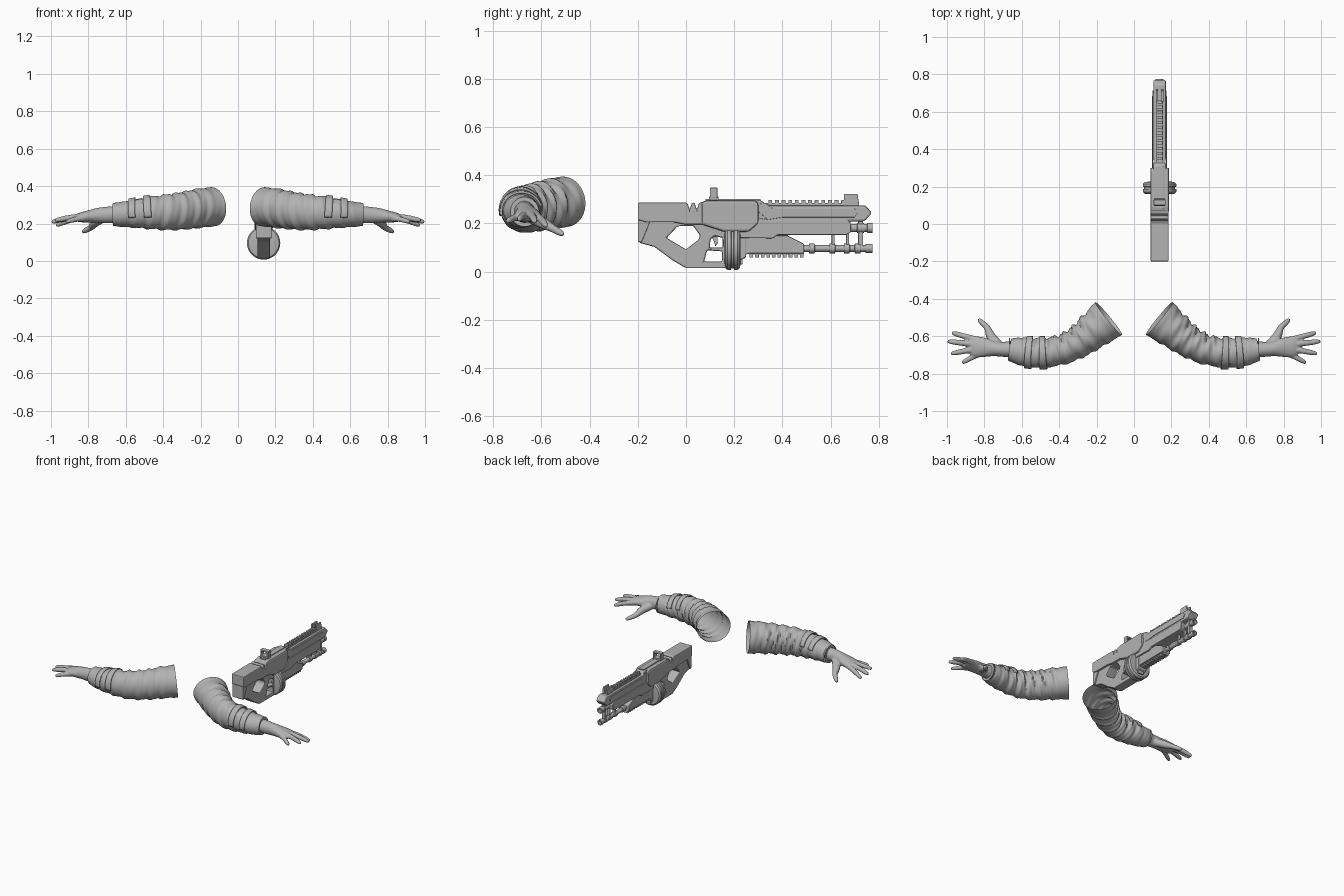
import bpy, bmesh, math
from mathutils import Vector

GX = 0.137  # centre plane of the blaster
grey = bpy.data.materials.new("plain grey")
grey.diffuse_color = (0.45, 0.45, 0.45, 1)


def finish(name, bm, smooth=None, bevel=0):
    bmesh.ops.recalc_face_normals(bm, faces=bm.faces)
    me = bpy.data.meshes.new(name)
    bm.to_mesh(me)
    bm.free()
    me.materials.append(grey)
    ob = bpy.data.objects.new(name, me)
    bpy.context.collection.objects.link(ob)
    if smooth:
        bpy.ops.object.select_all(action='DESELECT')
        ob.select_set(True)
        bpy.context.view_layer.objects.active = ob
        bpy.ops.object.shade_smooth_by_angle(angle=math.radians(smooth))
    if bevel:
        m = ob.modifiers.new("bevel", 'BEVEL')
        m.width, m.segments, m.limit_method = bevel, 2, 'ANGLE'
    return ob


def plate(name, outline, half, holes=(), bevel=0.004, x=GX):
    """Side profile in (y, z), with holes, given a thickness along x."""
    bm = bmesh.new()
    for loop in (outline, *holes):
        vs = [bm.verts.new((x - half, y, z)) for y, z in loop]
        for a, b in zip(vs, vs[1:] + vs[:1]):
            bm.edges.new((a, b))
    bmesh.ops.triangle_fill(bm, edges=bm.edges[:], use_beauty=True)
    ext = bmesh.ops.extrude_face_region(bm, geom=bm.faces[:])
    bmesh.ops.translate(bm, vec=(2 * half, 0, 0),
                        verts=[v for v in ext['geom'] if isinstance(v, bmesh.types.BMVert)])
    return finish(name, bm, bevel=bevel)


def rect(y0, y1, z0, z1):
    return [(y0, z0), (y1, z0), (y1, z1), (y0, z1)]


def lathe(name, profile, z, x=GX, n=24):
    """Turned part about an axis along y; profile is (y, radius)."""
    bm = bmesh.new()
    rings = [[bm.verts.new((x + r * math.cos(k * math.tau / n), y, z + r * math.sin(k * math.tau / n)))
              for k in range(n)] for y, r in profile]
    for a, b in zip(rings, rings[1:]):
        for k in range(n):
            bm.faces.new((a[k], a[k - 1], b[k - 1], b[k]))
    bm.faces.new(rings[0])
    bm.faces.new(rings[-1])
    return finish(name, bm, 35)


def spline(st, t):
    """Catmull-Rom through stations of any length."""
    i = min(int(t), len(st) - 2)
    f = t - i
    p = [st[min(max(i + k, 0), len(st) - 1)] for k in (-1, 0, 1, 2)]
    return [0.5 * (2 * b + (c - a) * f + (2 * a - 5 * b + 4 * c - d) * f * f
            + (3 * b - a - 3 * c + d) * f ** 3) for a, b, c, d in zip(*p)]


def loft(bm, st, steps, n=16, cap=(True, True), grow=0, wave=None, span=None, t0=0, t1=None):
    """Tube through stations (x, y, z, half width, half height)."""
    t1 = len(st) - 1 if t1 is None else t1
    rings = []
    for i in range(steps + 1):
        t = t0 + (t1 - t0) * i / steps
        s = spline(st, t)
        c = Vector(s[:3])
        e = 0.02
        d = (Vector(spline(st, min(t + e, len(st) - 1))[:3]) - Vector(spline(st, max(t - e, 0))[:3])).normalized()
        side = d.cross(Vector((0, 0, 1))).normalized()
        up = side.cross(d)
        a0, a1 = span or (0, math.tau)
        ring = []
        for k in range(n):
            a = a0 + (a1 - a0) * k / (n - 1 if span else n)
            w = grow + (wave(t, a) if wave else 0)
            ring.append(bm.verts.new(c + side * math.cos(a) * (s[3] + w) + up * math.sin(a) * (s[4] + w)))
        rings.append(ring)
    for a, b in zip(rings, rings[1:]):
        for k in range(1 if span else 0, n):
            bm.faces.new((a[k - 1], a[k], b[k], b[k - 1]))
    for ring, want in ((rings[0], cap[0]), (rings[-1], cap[1])):
        if want:
            bm.faces.new(ring)


def mirror(ob):
    ob.modifiers.new("other arm", 'MIRROR').use_axis = (True, False, False)


# ---- sleeves: open at the shoulder end, folded cloth, rolled in at the cuff
sleeve = [(0.135, -0.505, 0.29, 0.113, 0.105), (0.217, -0.572, 0.28, 0.097, 0.102),
          (0.293, -0.628, 0.268, 0.086, 0.098), (0.382, -0.672, 0.26, 0.078, 0.094),
          (0.484, -0.687, 0.256, 0.079, 0.084), (0.59, -0.682, 0.25, 0.076, 0.070),
          (0.665, -0.670, 0.248, 0.060, 0.062)]


def folds(t, a):
    fade = min(1, t) * max(0.15, min(1, (5.6 - t) / 1.5))
    bend = 1 + 1.0 * max(0, -math.cos(a))
    return fade * bend * (0.0035 * math.sin(8.5 * t + 2 * math.sin(a + 1)) + 0.002 * math.sin(17 * t + 3 * a))


bm = bmesh.new()
loft(bm, sleeve, 72, 40, (False, False), wave=folds)
mirror(finish("sleeve", bm, 50))
bm = bmesh.new()
loft(bm, [(0.663, -0.670, 0.248, 0.060, 0.062), (0.668, -0.670, 0.248, 0.058, 0.060),
          (0.660, -0.670, 0.248, 0.044, 0.046)], 8, 40, (False, False))
mirror(finish("cuff_rim", bm, 50))

# ---- strap bands over the front and top of the sleeve
for name, lo, hi in (("inner_strap", 3.86, 4.18), ("outer_strap", 4.55, 4.88)):
    bm = bmesh.new()
    loft(bm, sleeve, 4, 24, (False, False), grow=0.007, span=(-0.25, 2.9), t0=lo, t1=hi)
    ob = finish(name, bm, 40)
    so = ob.modifiers.new("thick", 'SOLIDIFY')
    so.thickness, so.offset = 0.009, 0
    mirror(ob)
bm = bmesh.new()
loft(bm, sleeve, 4, 8, (False, False), grow=0.006, span=(0.75, 1.1), t0=4.1, t1=4.6)
mirror(finish("strap_link", bm, 40))

# ---- hands: palm, four fingers and thumb fused together
bm = bmesh.new()
loft(bm, [(0.645, -0.670, 0.248, 0.046, 0.046), (0.70, -0.670, 0.246, 0.040, 0.044),
          (0.75, -0.666, 0.243, 0.041, 0.040), (0.80, -0.660, 0.237, 0.052, 0.033),
          (0.85, -0.657, 0.232, 0.056, 0.024), (0.875, -0.657, 0.229, 0.046, 0.016)], 20, 20)
digits = [[(0.83, -0.622, 0.232, 0.018), (0.90, -0.602, 0.217, 0.0155), (0.95, -0.588, 0.199, 0.0135), (0.972, -0.581, 0.188, 0.008)],
          [(0.84, -0.645, 0.237, 0.018), (0.92, -0.636, 0.226, 0.0155), (0.972, -0.630, 0.214, 0.0135), (0.996, -0.627, 0.207, 0.008)],
          [(0.84, -0.668, 0.235, 0.018), (0.90, -0.678, 0.231, 0.0155), (0.952, -0.688, 0.222, 0.0135), (0.978, -0.693, 0.216, 0.008)],
          [(0.82, -0.690, 0.228, 0.018), (0.86, -0.710, 0.224, 0.015), (0.90, -0.732, 0.214, 0.0125), (0.918, -0.742, 0.208, 0.008)],
          [(0.725, -0.650, 0.232, 0.028), (0.765, -0.600, 0.205, 0.025), (0.785, -0.555, 0.180, 0.017),
           (0.815, -0.525, 0.163, 0.014), (0.831, -0.509, 0.154, 0.008)]]
for d in digits:
    loft(bm, [(x, y, z, r, r) for x, y, z, r in d], 14, 12)
hand = finish("hand", bm)
rm = hand.modifiers.new("fuse", 'REMESH')
rm.mode, rm.voxel_size, rm.use_smooth_shade = 'VOXEL', 0.0045, True
sm = hand.modifiers.new("soften", 'SMOOTH')
sm.factor, sm.iterations = 0.5, 3
mirror(hand)

# ---- blaster body
plate("grip_frame", [(-0.195, 0.22), (-0.195, 0.12), (-0.13, 0.102), (-0.06, 0.05), (0, 0.014), (0.17, 0.014),
                     (0.25, 0.06), (0.25, 0.22)], 0.034,
      [[(-0.08, 0.14), (-0.035, 0.188), (0.03, 0.19), (0.058, 0.15), (0.052, 0.132), (0, 0.092)],
       [(0.098, 0.10), (0.102, 0.135), (0.12, 0.148), (0.152, 0.14), (0.155, 0.10)],
       [(0.075, 0.042), (0.088, 0.088), (0.15, 0.084), (0.15, 0.042)]], 0.006)
plate("trigger", [(0.105, 0.148), (0.13, 0.148), (0.132, 0.118), (0.122, 0.105), (0.118, 0.12)], 0.01, bevel=0.002)
plate("stock", [(-0.2, 0.286), (-0.2, 0.215), (-0.165, 0.205), (-0.05, 0.205), (0.0, 0.195), (0.08, 0.195),
                (0.08, 0.292), (0.055, 0.286), (0.045, 0.258), (0.035, 0.286), (0.025, 0.286), (0.015, 0.258),
                (0.005, 0.286)], 0.048, bevel=0.014)
plate("butt_pad", [(-0.2, 0.215), (-0.2, 0.125), (-0.185, 0.12), (-0.15, 0.205)], 0.042)
plate("receiver", [(0.065, 0.195), (0.065, 0.29), (0.09, 0.296), (0.285, 0.296), (0.3, 0.285), (0.3, 0.2), (0.26, 0.165),
                   (0.16, 0.165)], 0.049, bevel=0.012)
plate("upper_body", [(0.26, 0.15), (0.26, 0.296), (0.31, 0.296), (0.34, 0.275), (0.745, 0.275), (0.772, 0.243),
                     (0.74, 0.208), (0.68, 0.208), (0.67, 0.152)], 0.034, bevel=0.008)
plate("handguard", [(0.2, 0.14), (0.19, 0.2), (0.27, 0.23), (0.34, 0.215), (0.67, 0.215), (0.685, 0.20), (0.685, 0.165),
                    (0.665, 0.152), (0.38, 0.152), (0.36, 0.138)], 0.040)
plate("side_panel", [(0.27, 0.275), (0.34, 0.215), (0.40, 0.225), (0.70, 0.225), (0.715, 0.245), (0.70, 0.262),
                     (0.36, 0.262), (0.33, 0.285)], 0.038, bevel=0.002)
plate("lower_guard", [(0.2, 0.05), (0.2, 0.15), (0.42, 0.15), (0.49, 0.115), (0.49, 0.075), (0.26, 0.075)], 0.03)

# ---- rails, sights and brackets
plate("top_rail", rect(0.33, 0.67, 0.27, 0.284), 0.018, bevel=0.001)
for i in range(12):
    plate("top_rail_tooth", rect(0.342 + i * 0.0275, 0.358 + i * 0.0275, 0.28, 0.297), 0.016, bevel=0.001)
plate("lower_rail", rect(0.26, 0.49, 0.07, 0.085), 0.022, bevel=0.001)
for i in range(10):
    plate("lower_rail_tooth", rect(0.264 + i * 0.0232, 0.279 + i * 0.0232, 0.058, 0.075), 0.02, bevel=0.001)
plate("rear_rail", rect(0.08, 0.31, 0.29, 0.302), 0.02, bevel=0.002)
plate("sight_base", rect(0.095, 0.135, 0.295, 0.312), 0.03, bevel=0.003)
for s in (-1, 1):
    plate("sight_post", rect(0.1, 0.13, 0.305, 0.345), 0.005, bevel=0.002, x=GX + s * 0.027)
    plate("front_sight", [(0.655, 0.27), (0.655, 0.322), (0.712, 0.322), (0.72, 0.27)], 0.006, bevel=0.002, x=GX + s * 0.014)
plate("sight_bar", rect(0.1, 0.13, 0.338, 0.349), 0.032, bevel=0.003)
plate("front_bracket", rect(0.715, 0.735, 0.09, 0.22), 0.012, bevel=0.003)

# ---- drum magazine and barrels
lathe("drum_magazine", [(0.16, 0.070), (0.163, 0.082), (0.172, 0.089), (0.186, 0.089), (0.188, 0.083), (0.198, 0.083),
                        (0.2, 0.089), (0.214, 0.089), (0.224, 0.08), (0.226, 0.065)], 0.096, n=48)
plate("drum_clip", rect(0.152, 0.235, 0.03, 0.16), 0.022)
lathe("main_barrel", [(0.66, 0.017), (0.71, 0.017), (0.711, 0.021), (0.738, 0.021), (0.74, 0.017), (0.752, 0.017),
                      (0.754, 0.021), (0.775, 0.021), (0.775, 0.012), (0.745, 0.012)], 0.181)
lower = [(0.47, 0.014)]
for y in (0.51, 0.595, 0.655, 0.70):
    lower += [(y, 0.014), (y + 0.001, 0.020), (y + 0.024, 0.020), (y + 0.025, 0.014)]
lathe("lower_barrel", lower + [(0.745, 0.014), (0.746, 0.019), (0.775, 0.019), (0.775, 0.011), (0.75, 0.011)], 0.096)
for y in (0.605, 0.665):
    plate("barrel_hanger", rect(y, y + 0.012, 0.1, 0.16), 0.010, bevel=0.002)
